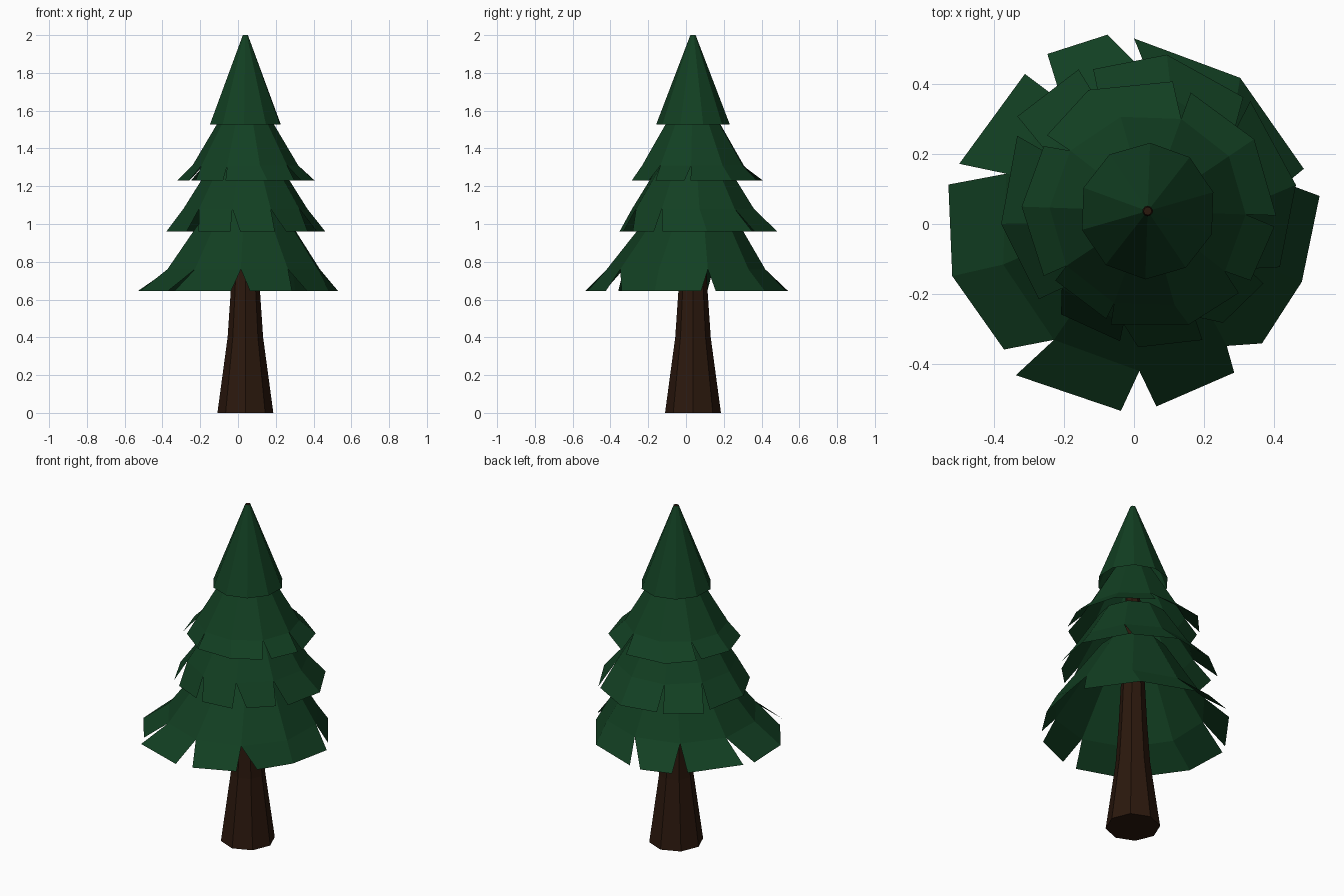
import bpy
from math import cos, sin, radians

if "Cube" in bpy.data.objects:
    bpy.data.objects.remove(bpy.data.objects["Cube"])

AXIS = (0.039, 0.037)   # the trunk stands a little off centre


def material(name, rgb):
    m = bpy.data.materials.new(name)
    m.diffuse_color = (*rgb, 1)
    m.use_nodes = True
    m.node_tree.nodes["Principled BSDF"].inputs["Base Color"].default_value = m.diffuse_color
    return m


GREEN = material("needles", (0.006, 0.05, 0.016))
BROWN = material("bark", (0.024, 0.009, 0.004))


def polar(angle, r, z, centre=AXIS):
    a = radians(angle)
    return (centre[0] + r * cos(a), centre[1] + r * sin(a), z)


def make(name, verts, faces, mat):
    me = bpy.data.meshes.new(name)
    me.from_pydata(verts, [], faces)
    me.materials.append(mat)
    ob = bpy.data.objects.new(name, me)
    bpy.context.collection.objects.link(ob)


def rings(profile, sides, phase):
    """Stacked rings (radius, z[, centre]) from top to bottom, joined by quads."""
    verts = [polar(phase + 360 * k / sides, *ring) for ring in profile for k in range(sides)]
    faces = []
    for i in range(len(profile) - 1):
        u, l = i * sides, (i + 1) * sides
        for k in range(sides):
            n = (k + 1) % sides
            faces.append((u + k, l + k, l + n, u + n))
    return verts, faces


def tier(name, profile, phase, z_tip, flaps, centre=AXIS):
    """Open ten-sided skirt whose hem is split into separate flaps of (angle, radius) tips."""
    verts, faces = rings(profile, 10, phase)
    base, k = (len(profile) - 1) * 10, 0
    for flap in flaps:
        s = len(verts)
        verts += [polar(a, r, z_tip, centre) for a, r in flap]
        for j in range(len(flap) - 1):
            faces.append((base + k % 10, s + j, s + j + 1, base + (k + 1) % 10))
            k += 1
    make(name, verts, faces, GREEN)


# Trunk, running up to the tip
v, f = rings([(0.012, 2.0), (0.077, 0.65), (0.094, 0.4), (0.148, 0)], 8, 0)
f += [tuple(range(8)), tuple(range(31, 23, -1))]
make("trunk", v, f, BROWN)

# Top cone
v, f = rings([(0.014, 2.0), (0.195, 1.527)], 10, 16)
make("foliage_top", v, f, GREEN)

# Split skirts, upper to lower
tier("foliage_upper", [(0.12, 1.58), (0.28, 1.31)], 70, 1.23, [
    [(79, .377), (116, .385), (143, .36)],
    [(148, .35), (178, .36), (212, .35)],
    [(217, .33), (249, .33)],
    [(252, .34), (290, .345), (318, .35)],
    [(326, .355), (353, .365)],
    [(358, .367), (394, .367), (430, .36)]])

tier("foliage_middle", [(0.185, 1.31), (0.33, 1.08)], 42, 0.96, [
    [(50, .425), (83, .45), (111, .434)],
    [(116, .45), (144, .46)],
    [(150, .43), (185, .42), (219, .40)],
    [(230, .385), (258, .38)],
    [(266, .39), (293, .40)],
    [(304, .385), (328, .39)],
    [(337, .41), (370, .43), (407, .43)]])

tier("foliage_lower", [(0.18, 1.11), (0.42, 0.76, (0.03, 0))], 16, 0.645, [
    [(18, .51), (54, .516), (90, .53)],
    [(98, .546), (117, .545)],
    [(126, .53), (161, .528)],
    [(168, .542), (196, .54), (224, .516)],
    [(232, .548), (266, .535)],
    [(277, .525), (304, .512)],
    [(317, .50), (341, .507), (368.6, .536)]], (0, 0))
